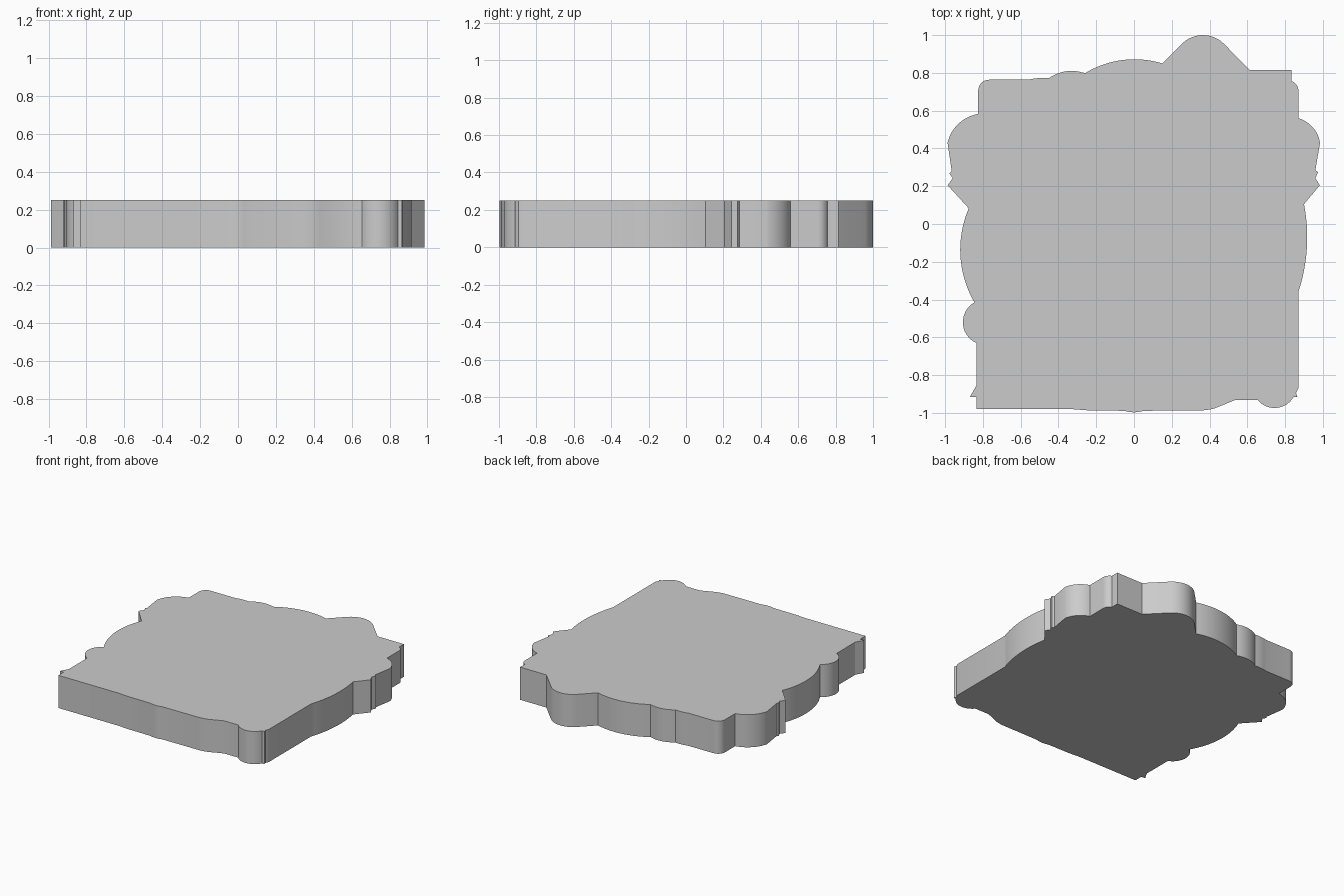
import bpy, bmesh
from math import atan2, cos, sin, pi, hypot

if "Cube" in bpy.data.objects:
    bpy.data.objects.remove(bpy.data.objects["Cube"])

HEIGHT = 0.25
outline = []


def line(*pts):
    for p in pts:
        if not outline or hypot(p[0] - outline[-1][0], p[1] - outline[-1][1]) > 1e-4:
            outline.append(p)


def arc(b, c, n=12):
    """Circular arc from the last outline point through b to c."""
    (ax, ay), (bx, by), (cx, cy) = outline[-1], b, c
    d = 2 * (ax * (by - cy) + bx * (cy - ay) + cx * (ay - by))
    a2, b2, c2 = ax * ax + ay * ay, bx * bx + by * by, cx * cx + cy * cy
    ux = (a2 * (by - cy) + b2 * (cy - ay) + c2 * (ay - by)) / d
    uy = (a2 * (cx - bx) + b2 * (ax - cx) + c2 * (bx - ax)) / d
    r = hypot(ax - ux, ay - uy)
    t0 = atan2(ay - uy, ax - ux)
    sweep = (atan2(cy - uy, cx - ux) - t0) % (2 * pi)
    if (atan2(by - uy, bx - ux) - t0) % (2 * pi) > sweep:
        sweep -= 2 * pi
    for i in range(1, n):
        t = t0 + sweep * i / n
        line((ux + r * cos(t), uy + r * sin(t)))
    line(c)


# front edge, with the small scallop on the right
line((-0.835, -0.98), (-0.33, -0.98), (-0.24, -0.987), (-0.05, -0.989))
arc((0, -0.997), (0.05, -0.989), 6)
line((0.34, -0.987))
arc((0.39, -0.984), (0.43, -0.975), 4)
line((0.535, -0.932), (0.655, -0.932))
arc((0.75, -0.974), (0.845, -0.915))
line((0.865, -0.915), (0.858, -0.895), (0.87, -0.87))
# right side: belly, notched point, shoulder
line((0.87, -0.36))
arc((0.915, -0.13), (0.9, 0.105), 16)
line((0.984, 0.205), (0.96, 0.242), (0.975, 0.275), (0.96, 0.285), (0.985, 0.43))
arc((0.952, 0.505), (0.87, 0.56))
line((0.87, 0.70))
arc((0.862, 0.735), (0.835, 0.757), 6)
# back edge: step, peak, wide bulge, small bump
line((0.835, 0.815), (0.612, 0.815), (0.475, 0.955))
arc((0.365, 1.0), (0.26, 0.96))
line((0.15, 0.85))
arc((0, 0.872), (-0.26, 0.798), 16)
arc((-0.345, 0.81), (-0.45, 0.772))
arc((-0.50, 0.773), (-0.56, 0.764), 4)
line((-0.765, 0.764))
arc((-0.808, 0.747), (-0.825, 0.705), 6)
# left side: shoulder, notched point, belly, half-round, spur
line((-0.825, 0.583))
arc((-0.94, 0.52), (-0.987, 0.43))
line((-0.965, 0.28), (-0.977, 0.268), (-0.96, 0.242), (-0.987, 0.205), (-0.875, 0.083))
arc((-0.92, -0.13), (-0.845, -0.415), 16)
arc((-0.906, -0.52), (-0.835, -0.63))
line((-0.835, -0.855), (-0.868, -0.915), (-0.835, -0.915))

# extrude the outline into a solid slab
bm = bmesh.new()
base = bm.faces.new([bm.verts.new((x, y, 0)) for x, y in outline])
top = bmesh.ops.extrude_face_region(bm, geom=[base], use_keep_orig=True)
bmesh.ops.translate(bm, vec=(0, 0, HEIGHT),
                    verts=[v for v in top["geom"] if isinstance(v, bmesh.types.BMVert)])
bmesh.ops.recalc_face_normals(bm, faces=bm.faces)
mesh = bpy.data.meshes.new("scalloped_slab")
bm.to_mesh(mesh)
bm.free()
slab = bpy.data.objects.new("scalloped_slab", mesh)
bpy.context.collection.objects.link(slab)
bpy.context.view_layer.objects.active = slab
slab.select_set(True)
bpy.ops.object.shade_smooth_by_angle(angle=0.5)
